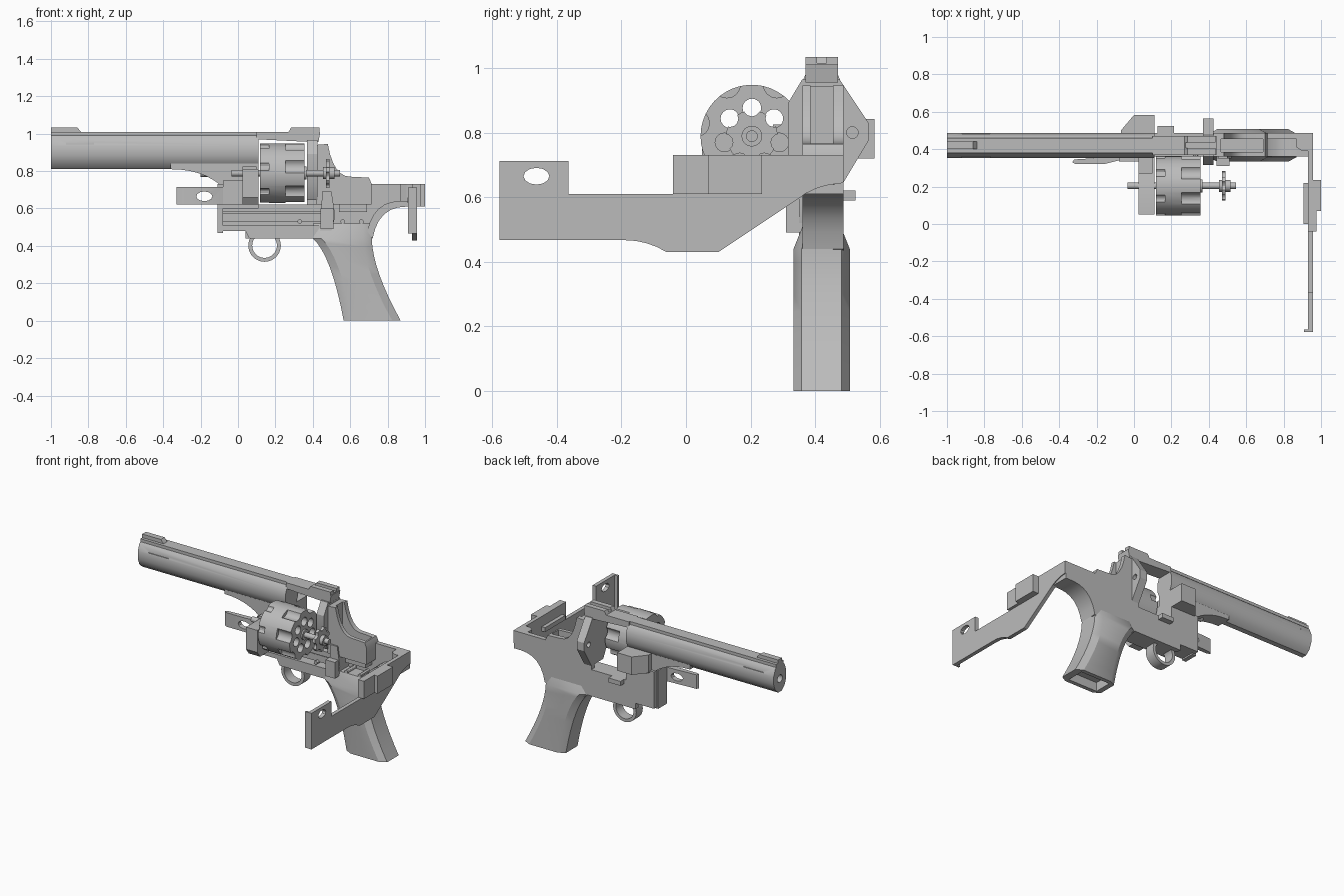
import bpy, bmesh, math
from math import cos, sin, pi
from mathutils import Vector

if "Cube" in bpy.data.objects:
    bpy.data.objects.remove(bpy.data.objects["Cube"])

GREY = (.5, .5, .5, 1)
steel = bpy.data.materials.new("grey steel")
steel.use_nodes = True
steel.diffuse_color = GREY
steel.node_tree.nodes["Principled BSDF"].inputs["Base Color"].default_value = GREY

# Shared levels: frame ends, window, heights and depths
FRONT, WINDOW_START, WINDOW_END, REAR = -.1, .11, .37, .95
BELLY, RAIL, SHELF, SILL, DECK, STRAP = .44, .48, .61, .62, .73, 1.01
NEAR, MIDDLE, FAR, BACK = .36, .42, .455, .487
INNER = (NEAR, FAR)
BARREL_WIDTH = (MIDDLE - .05, MIDDLE + .05)
DRUM = Vector((.204, .789))
PITCH = .087
CHAMBERS = 7
SIGHT_TOP = STRAP + .024


def finish(name, bm):
    bmesh.ops.recalc_face_normals(bm, faces=bm.faces)
    mesh = bpy.data.meshes.new(name)
    bm.to_mesh(mesh)
    bm.free()
    mesh.materials.append(steel)
    ob = bpy.data.objects.new(name, mesh)
    bpy.context.collection.objects.link(ob)
    return ob


def loft(name, rings):
    """Skin a list of closed rings and cap both ends."""
    bm = bmesh.new()
    rows = [[bm.verts.new(p) for p in ring] for ring in rings]
    for a, b in zip(rows, rows[1:]):
        for i in range(len(a)):
            bm.faces.new((a[i - 1], a[i], b[i], b[i - 1]))
    bm.faces.new(rows[0])
    bm.faces.new(rows[-1])
    return finish(name, bm)


PLACE = {"x": lambda u, v, t: (t, u, v),
         "y": lambda u, v, t: (u, t, v),
         "z": lambda u, v, t: (u, v, t)}


def prism(name, axis, points, span):
    return loft(name, [[PLACE[axis](u, v, t) for u, v in points] for t in span])


def box(name, x, y, z):
    return prism(name, "z", [(x[0], y[0]), (x[1], y[0]), (x[1], y[1]), (x[0], y[1])], z)


def rod(name, axis, centre, radius, span, sides=24, squash=1, phase=0):
    """Round or elliptical bar; squash scales its height."""
    angles = [phase + 2 * pi * i / sides for i in range(sides)]
    points = [(centre[0] + radius * cos(a), centre[1] + radius * squash * sin(a)) for a in angles]
    return prism(name, axis, points, span)


def curve(start, pull, end, steps=6):
    """Quadratic curve through three control points."""
    a, b, c = Vector(start), Vector(pull), Vector(end)
    return [a.lerp(b, i / steps).lerp(b.lerp(c, i / steps), i / steps) for i in range(steps + 1)]


def around(radius, half_step=False):
    """Points spaced like the chambers about the drum axis."""
    for i in range(CHAMBERS):
        a = pi / 2 + 2 * pi * (i + half_step / 2) / CHAMBERS
        yield DRUM + radius * Vector((cos(a), sin(a)))


def cut(ob, cutters):
    for cutter in cutters:
        mod = ob.modifiers.new("cut", "BOOLEAN")
        mod.operation, mod.solver, mod.object = "DIFFERENCE", "EXACT", cutter
        bpy.context.view_layer.objects.active = ob
        bpy.ops.object.modifier_apply(modifier=mod.name)
        bpy.data.objects.remove(cutter)
    return ob


# Barrel with bore, side grooves, underlug and top strap
barrel = rod("barrel", "x", (MIDDLE, .91), .07, (-1, WINDOW_START), 12, 1.45, pi / 12)
cut(barrel, [rod("bore", "x", (MIDDLE, .9), .026, (-2, -.5))])
for side in (-1, 1):
    y = MIDDLE + side * .07
    cut(barrel, [box("groove", (-.92, -.77), (y - .01, y + .01), (.943, .957))])
lug = curve((-.36, .81), (-.2, .81), (FRONT, DECK))
prism("barrel_underlug", "y", lug + [(WINDOW_START, DECK), (WINDOW_START, .93), (-.36, .9)], BARREL_WIDTH)
box("barrel_rib", (-1, WINDOW_START), (MIDDLE - .04, MIDDLE + .04), (.97, STRAP))
prism("top_strap", "y", [(.1, .97), (.4, .955), (.43, .955), (.44, STRAP), (.1, STRAP)], BARREL_WIDTH)
prism("front_sight", "y", [(-1, 1), (-.84, 1), (-.84, STRAP), (-.86, SIGHT_TOP), (-1, SIGHT_TOP)],
      (MIDDLE - .02, MIDDLE + .02))
rear_sight = prism("rear_sight", "y", [(.265, 1), (.435, 1), (.435, SIGHT_TOP), (.285, SIGHT_TOP)], BARREL_WIDTH)
cut(rear_sight, [box("notch", (0, 1), (MIDDLE - .015, MIDDLE + .015), (1.016, 2))])
rod("cylinder_pin", "x", (.4, DRUM.y), .021, (-.2, 0))
prism("side_lug", "z", [(-.07, FAR), (-.07, .5), (0, .583), (WINDOW_START, .583), (WINDOW_START, FAR)], (.72, .842))
box("lug_step", (.125, .215), (FAR, .525), (.59, SILL))

# Open frame: closed far wall with the mechanism on the near side
back_curve = curve((.9, SHELF), (.75, SHELF), (.72, BELLY))
wall = [(FRONT, RAIL), (FRONT, DECK), (WINDOW_START, DECK), (WINDOW_START, SILL), (WINDOW_END, SILL),
        (WINDOW_END, DECK), (REAR, DECK), (REAR, SHELF)]
prism("frame_wall", "y", wall + back_curve + [(.5, NEAR), (.4, BELLY), (.04, BELLY), (.04, RAIL)], (FAR, BACK))
inner_curve = [p + Vector((-.03, .03)) for p in reversed(back_curve)]
prism("frame_back_rim", "y", back_curve + inner_curve, INNER)
box("frame_rear_floor", (.87, REAR), INNER, (SHELF, SHELF + .03))
prism("frame_bottom_rail", "y", [(FRONT, RAIL), (.04, RAIL), (.06, BELLY), (.4, BELLY), (.45, RAIL),
                                 (.45, .51), (FRONT, .51)], INNER)
box("frame_middle_rail", (FRONT, .5), (.385, FAR), (.53, .575))
box("frame_upper_rail", (FRONT, .45), (.37, FAR), (.585, SILL))
box("frame_front_block", (FRONT, WINDOW_START), INNER, (.6, DECK))
box("frame_front_post", (FRONT - .01, FRONT + .02), INNER, (.47, DECK))
box("spring_block", (.54, .69), (.385, FAR), (.58, .7))
box("trigger_bar", (.38, SILL), (.375, FAR), (.45, .49))
prism("sear", "y", [(.44, RAIL), (.5, RAIL), (.52, .56), (.5, .69), (.45, .69)], (.35, FAR))
box("latch", (.44, .51), (.31, NEAR), (.49, .6))
for x in (.33, .56, .66):
    rod("frame_pin", "y", (x, .53), .012, INNER, 12)

# Recoil shield and hammer housing
shield = [(NEAR, .965), (.315, .89), (.315, DECK), (NEAR, .645), (BACK, .645), (.565, .775), (.565, .83), (.475, .965)]
cut(prism("recoil_shield", "x", shield, (WINDOW_END, .425)), [rod("firing_hole", "x", (.515, .8), .018, (0, 1), 16)])
hump = [(.42, SILL), (.42, .94)] + curve((.48, .945), (.51, .77), (.6, .77)) + [(.7, .765), (.715, DECK), (.715, SILL)]
cut(prism("hammer_housing", "y", hump, (NEAR, BACK)), [box("hammer_slot", (.465, .69), (.385, FAR), (.71, 2))])

# Trigger guard
ring = (.142, .402)
cut(rod("trigger_guard", "y", ring, .087, (.385, FAR), 40), [rod("guard_hole", "y", ring, .066, (0, 1), 40)])


# Hollow grip swept between its front and back curves
def grip_ring(front, back, half, lift=0):
    x0, z0, x1, z1 = front.x, front.y + lift, back.x, back.y + lift
    chamfer, inset = .045, half - .025
    near_side = [(x0, z0, -inset), (x0 + chamfer, z0, -half), (x1 - chamfer, z1, -half), (x1, z1, -inset)]
    return [(x, MIDDLE + w, z) for x, z, w in near_side] + [(x, MIDDLE - w, z) for x, z, w in reversed(near_side)]


edges = list(zip(curve((.4, BELLY), (.5, .35), (.565, 0), 8), curve((.715, BELLY), (.72, .27), (.87, 0), 8)))
grip = loft("grip", [grip_ring(*edges[0], .055, .08)] + [grip_ring(f, b, PITCH) for f, b in edges])
cut(grip, [box("grip_hollow", (.6, .82), (NEAR, .48), (-1, .06))])

# Seven-chamber cylinder with flutes and notches
drum = rod("cylinder", "x", DRUM, .159, (.118, .355), 42)
cut(drum, [rod("chamber", "x", p, .029, (0, 1), 16) for p in around(PITCH)])
cut(drum, [rod("flute", "x", p, .042, (.255, 1), 16) for p in around(.178, True)])
cut(drum, [rod("front_notch", "x", p, .025, (0, .165), 12) for p in around(.17, True)])
rod("cylinder_axle", "x", DRUM, .018, (-.035, .545))
rod("axle_collar", "x", DRUM, .035, (.34, .365))
star = rod("ejector_star", "x", DRUM, .08, (.47, .49), 28)
cut(star, [rod("star_gap", "x", p, .026, (0, 1), 12) for p in around(PITCH)])
rod("ejector_hub", "x", DRUM, .032, (.455, .515))

# Crane arm that carries the cylinder
prism("crane", "x", [(.05, .66), (.08, SILL), (.4, SILL), (.4, .76), (.27, .81), (.05, .81)], (.025, WINDOW_START))
box("crane_knuckle", (.025, .1), (.27, .4), (DECK, .825))
box("crane_hinge", (-.08, .1), (.335, .38), (SILL, .75))

# Forward latch plate with a window
plate = [(-.33, .33), (-.31, .32), (-.16, .32), (-.08, .34), (-.08, NEAR), (-.32, .345)]
cut(prism("front_latch_plate", "z", plate, (SILL, .715)), [rod("window", "y", (-.18, .665), .043, (0, 1), 12, .6)])

# Side cover swung out at the rear
TIP, TAB, UNDER = -.577, .712, .467
cover = [(TIP, UNDER), (TIP, TAB), (-.364, TAB), (-.364, SHELF), (-.04, SHELF), (-.04, DECK), (BACK, DECK)]
cover += curve((BACK, .644), (.4, .64), (.34, .59), 4) + [(.1, .43)] + curve((-.06, .43), (-.12, UNDER), (-.19, UNDER), 4)
cut(prism("side_cover", "x", cover, (.93, .956)), [rod("tab_window", "x", (-.463, .665), .04, (0, 2), 12, .65)])
box("cover_end_lip", (.908, .935), (TIP, TIP + .014), (UNDER, TAB))
box("cover_pad", (.94, .975), (-.04, .235), (SHELF, DECK))
box("cover_boss", (.97, 1), (.07, .235), (SHELF, DECK))
prism("cover_hinge", "z", [(.87, .41), (.9, .39), (.956, .39), (.956, FAR), (.92, BACK), (.87, BACK)], (.64, DECK))
box("cover_inner_rib", (.905, .935), (0, .22), (.63, .66))

# Smooth the round surfaces and keep the edges crisp
bpy.ops.object.select_all(action="DESELECT")
for ob in bpy.context.scene.objects:
    if ob.type == "MESH":
        ob.select_set(True)
        bpy.context.view_layer.objects.active = ob
bpy.ops.object.shade_smooth_by_angle(angle=pi / 6)
